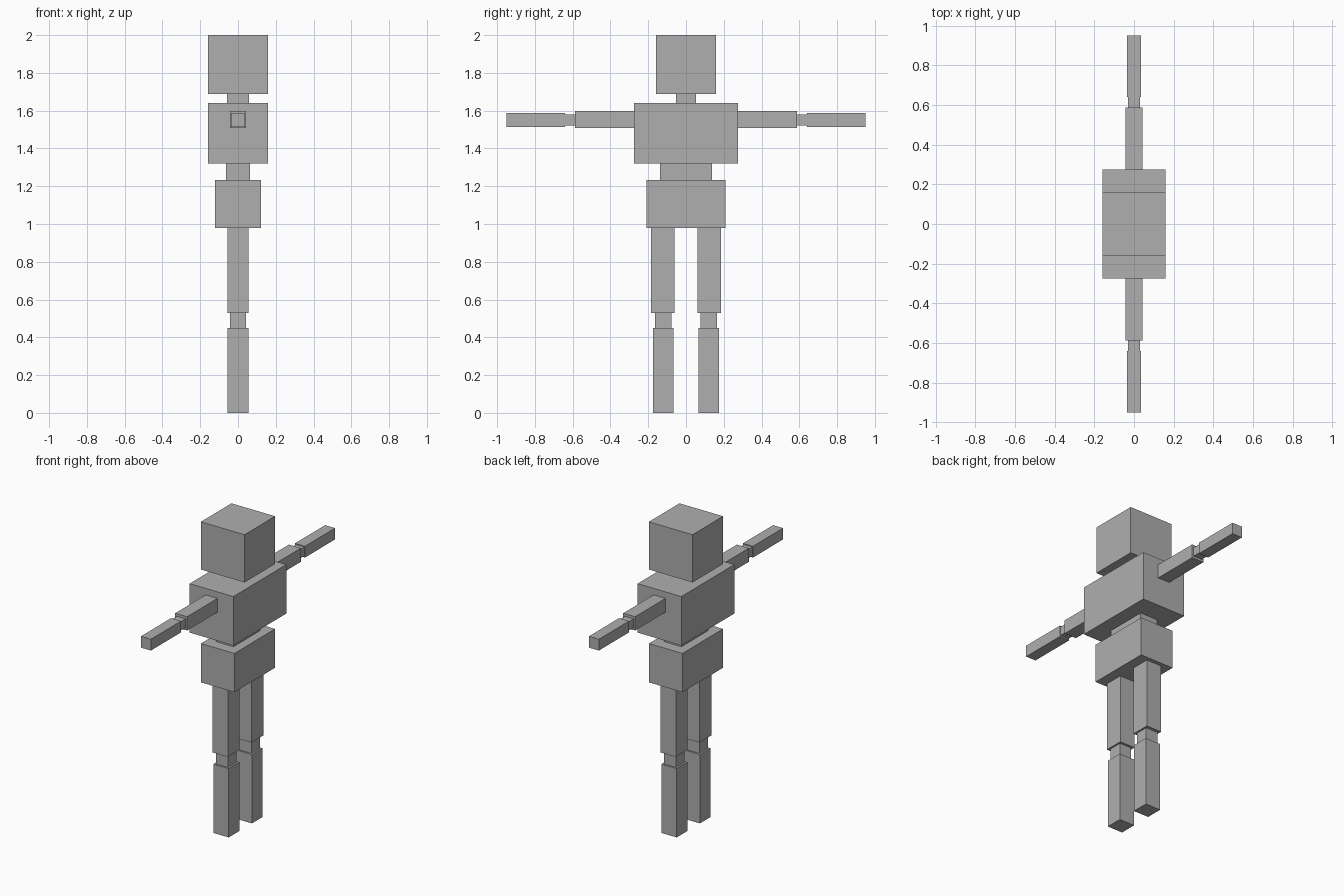
import bpy

if "Cube" in bpy.data.objects:
    bpy.data.objects.remove(bpy.data.objects["Cube"])

grey = bpy.data.materials.new("plain grey")
grey.diffuse_color = (0.43, 0.43, 0.43, 1)
grey.use_nodes = True
grey.node_tree.nodes["Principled BSDF"].inputs["Base Color"].default_value = grey.diffuse_color


def box(name, half_x, y0, y1, z0, z1):
    """Box centred on x = 0, spanning the given y and z ranges."""
    bpy.ops.mesh.primitive_cube_add(size=1, location=(0, (y0 + y1) / 2, (z0 + z1) / 2))
    ob = bpy.context.object
    ob.name = name
    ob.scale = (2 * half_x, y1 - y0, z1 - z0)
    bpy.ops.object.transform_apply(location=False, rotation=False, scale=True)
    ob.data.materials.append(grey)


# Head and trunk: name, half depth x, half width y, bottom, top
for name, hx, hy, z0, z1 in [
    ("head", 0.158, 0.158, 1.688, 2.0),
    ("neck", 0.057, 0.052, 1.64, 1.688),
    ("chest", 0.158, 0.274, 1.32, 1.64),
    ("waist", 0.063, 0.137, 1.234, 1.32),
    ("pelvis", 0.121, 0.21, 0.98, 1.234),
]:
    box(name, hx, -hy, hy, z0, z1)

# Limbs, mirrored: name, half depth x, inner y, outer y, bottom, top
for name, hx, y0, y1, z0, z1 in [
    ("thigh", 0.055, 0.061, 0.184, 0.53, 0.98),
    ("knee", 0.043, 0.077, 0.164, 0.45, 0.53),
    ("shin", 0.055, 0.065, 0.175, 0.0, 0.45),
    ("upper_arm", 0.043, 0.274, 0.587, 1.507, 1.597),
    ("elbow", 0.031, 0.587, 0.64, 1.522, 1.58),
    ("forearm", 0.036, 0.64, 0.951, 1.513, 1.587),
]:
    box(name + "_left", hx, y0, y1, z0, z1)
    box(name + "_right", hx, -y1, -y0, z0, z1)
